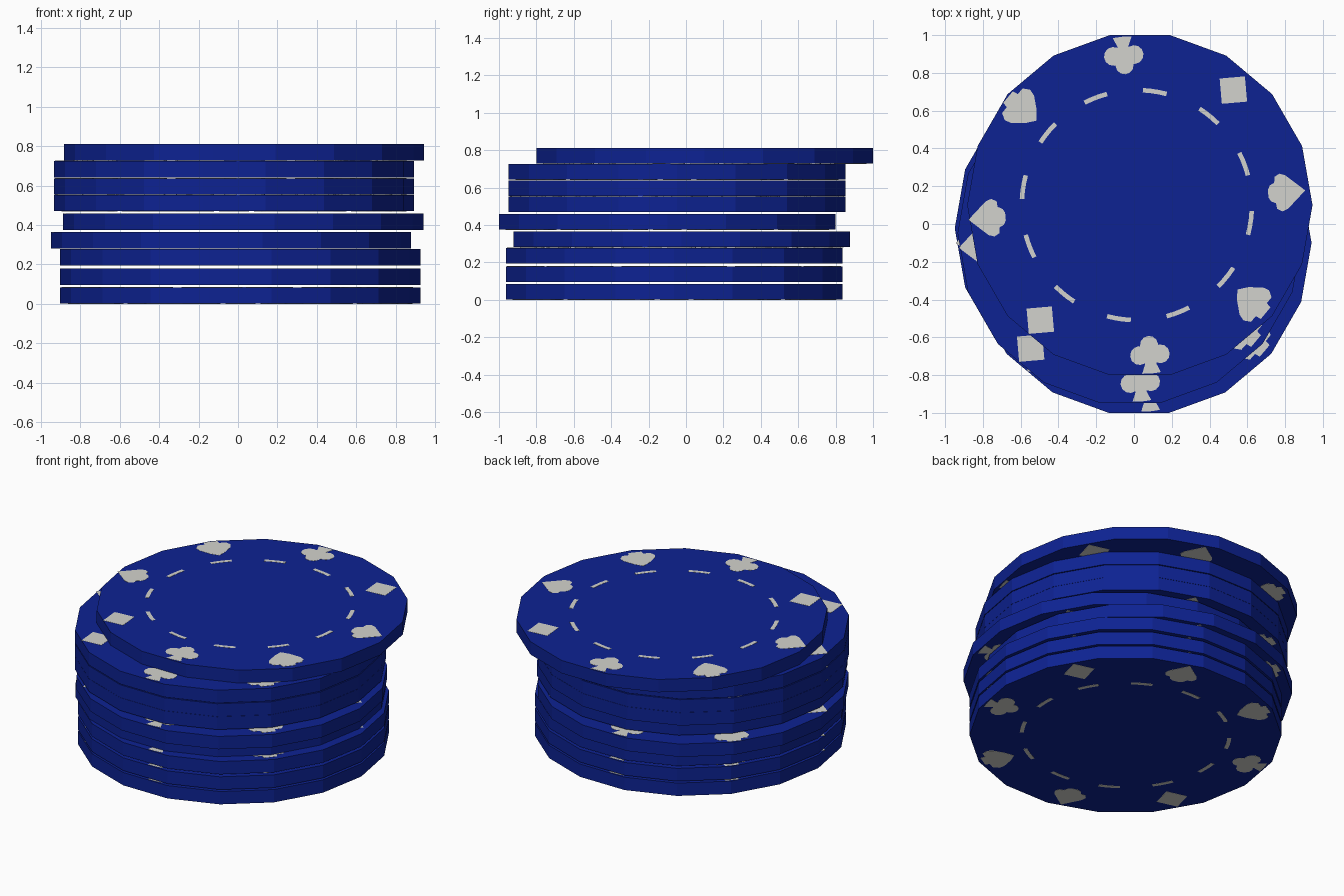
import bpy, bmesh, math
from mathutils import Matrix, Vector

if "Cube" in bpy.data.objects:
    bpy.data.objects.remove(bpy.data.objects["Cube"])

def material(name, col):
    m = bpy.data.materials.new(name)
    m.diffuse_color = (*col, 1)
    m.use_nodes = True
    m.node_tree.nodes["Principled BSDF"].inputs["Base Color"].default_value = m.diffuse_color
    return m

BLUE = material("chip blue", (0.004, 0.016, 0.29))
WHITE = material("mark off white", (0.65, 0.65, 0.61))

R, THICK, PLATE = 0.914, 0.083, 0.002

# suit outlines: x is sideways, y points to the chip centre
def mirrored(half):
    return half + [(-x, y) for x, y in reversed(half) if x > 0]

def disc(cx, cy, r):
    return [(cx + r * math.cos(t * math.pi / 6), cy + r * math.sin(t * math.pi / 6))
            for t in range(12)]

HEART = [mirrored([(0, -.1), (.09, 0), (.1, .03), (.085, .057), (.055, .06),
                   (.042, .085), (.02, .097), (0, .097)])]
DIAMOND = [[(0, -.095), (.095, 0), (0, .095), (-.095, 0)]]
CLUB = [disc(-.055, .0, .05), disc(.055, .0, .05), disc(0, .052, .048),
        mirrored([(0, .06), (.035, .03), (.03, -.05), (.05, -.097), (0, -.1)])]
SPADE = [mirrored([(0, .1), (.045, .065), (.095, .005), (.105, -.03), (.085, -.065),
                   (.045, -.066), (.04, -.095), (0, -.095)])]
SUITS = [HEART, DIAMOND, CLUB, SPADE]

def plate(bm, pts, z):
    """Thin prism from an outline."""
    area = sum(a[0] * b[1] - b[0] * a[1] for a, b in zip(pts, pts[1:] + pts[:1]))
    if area < 0:
        pts = pts[::-1]
    lo = [bm.verts.new((x, y, z)) for x, y in pts]
    hi = [bm.verts.new((x, y, z + PLATE)) for x, y in pts]
    bm.faces.new(hi)
    bm.faces.new(lo[::-1])
    n = len(pts)
    for i in range(n):
        j = (i + 1) % n
        bm.faces.new((lo[i], lo[j], hi[j], hi[i]))

def artwork(bm, z, dx, place):
    """Eight suits and twelve dashes; place() maps an angle to the face's angle."""
    for k in range(8):
        a = place(math.radians(5 + 45 * k))
        out = Vector((math.cos(a), math.sin(a)))
        side = Vector((-out.y, out.x))
        for shape in SUITS[k % 4]:
            pts = []
            for u, v in shape:
                p = out * (0.795 - v) + side * u
                pts.append((p.x + dx, p.y))
            plate(bm, pts, z)
    for k in range(12):
        a = place(math.radians(21 + 30 * k))
        ts = [a + math.radians(d) for d in (-6, -2, 2, 6)]
        pts = [(dx + .597 * math.cos(t), .597 * math.sin(t)) for t in ts]
        pts += [(dx + .621 * math.cos(t), .621 * math.sin(t)) for t in reversed(ts)]
        plate(bm, pts, z)

def finish(bm, name, mat):
    me = bpy.data.meshes.new(name)
    bm.to_mesh(me)
    bm.free()
    me.materials.append(mat)
    return me

# eighteen-sided chip body with a vertex on +x
bm = bmesh.new()
ring = [(R * math.cos(math.radians(20 * i)), R * math.sin(math.radians(20 * i)))
        for i in range(18)]
lo = [bm.verts.new((x, y, 0.001)) for x, y in ring]
hi = [bm.verts.new((x, y, 0.001 + THICK)) for x, y in ring]
bm.faces.new(hi)
bm.faces.new(lo[::-1])
for i in range(18):
    j = (i + 1) % 18
    bm.faces.new((lo[i], lo[j], hi[j], hi[i]))
body_mesh = finish(bm, "chip body", BLUE)

# printed marks on both faces
bm = bmesh.new()
artwork(bm, THICK, -0.016, lambda a: a)
artwork(bm, 0, 0, lambda a: math.radians(80) - a)
marks_mesh = finish(bm, "chip marks", WHITE)

# the slightly shuffled stack
STACK = [(.012, -.063, 0), (.012, -.063, .095), (.012, -.063, .194),
         (-.035, -.023, .280), (.026, -.100, .374), (-.02, -.048, .469),
         (-.02, -.048, .553), (-.02, -.048, .641), (.031, .100, .727)]
for n, loc in enumerate(STACK, 1):
    for label, me in (("chip_body", body_mesh), ("chip_marks", marks_mesh)):
        ob = bpy.data.objects.new(f"{label}_{n}", me)
        ob.location = loc
        bpy.context.collection.objects.link(ob)
